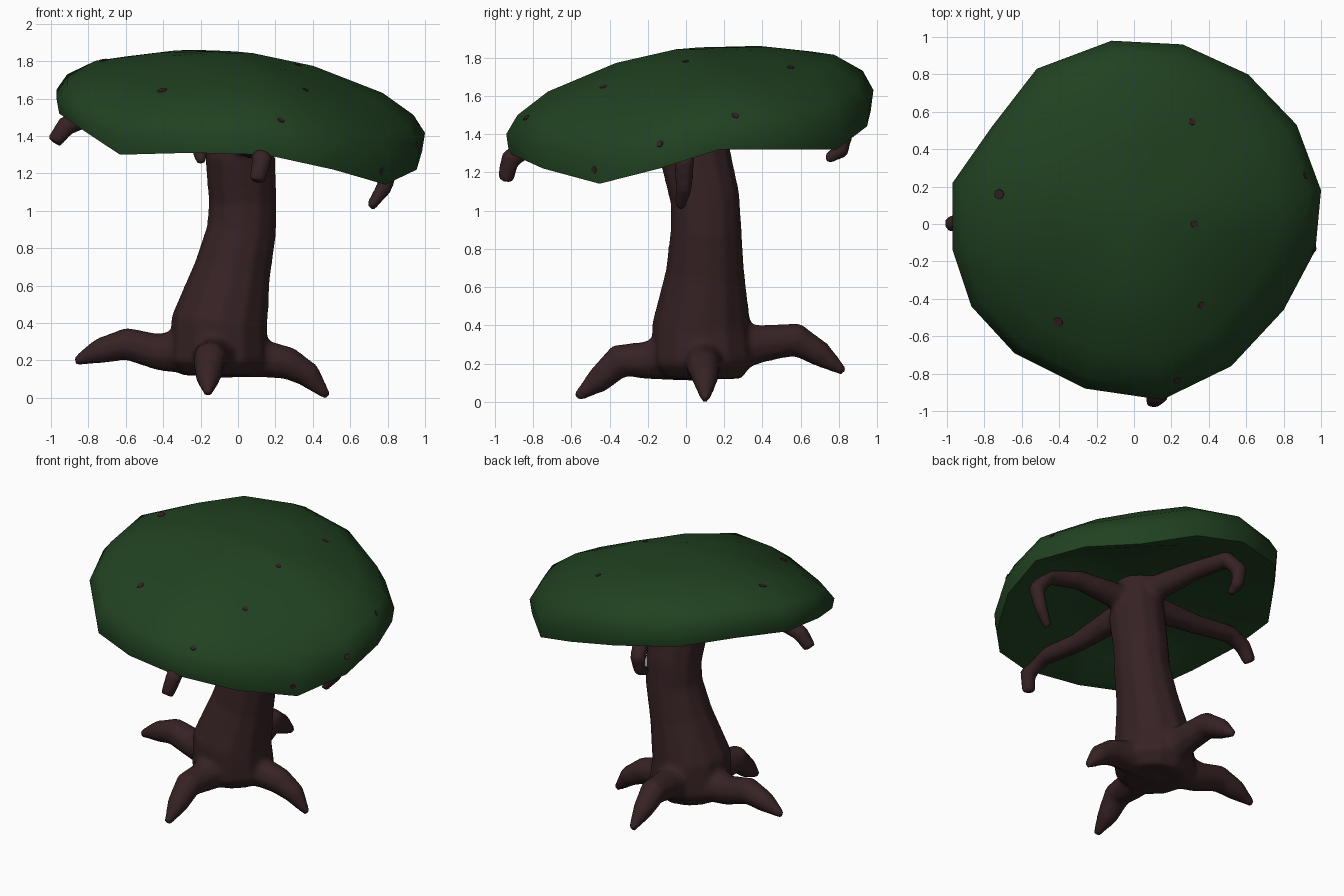
import bpy, bmesh, math
from mathutils import Vector

if "Cube" in bpy.data.objects:
    bpy.data.objects.remove(bpy.data.objects["Cube"])


def material(name, rgb):
    m = bpy.data.materials.new(name)
    m.diffuse_color = (*rgb, 1)
    m.use_nodes = True
    m.node_tree.nodes["Principled BSDF"].inputs["Base Color"].default_value = m.diffuse_color
    return m


GREEN = material("leaf green", (0.015, 0.054, 0.0155))
BARK = material("dark bark", (0.037, 0.016, 0.0175))


def finish(name, bm, mat, angle=40):
    bmesh.ops.recalc_face_normals(bm, faces=bm.faces)
    me = bpy.data.meshes.new(name)
    bm.to_mesh(me)
    bm.free()
    me.materials.append(mat)
    ob = bpy.data.objects.new(name, me)
    bpy.context.collection.objects.link(ob)
    bpy.ops.object.select_all(action='DESELECT')
    ob.select_set(True)
    bpy.context.view_layer.objects.active = ob
    bpy.ops.object.shade_smooth_by_angle(angle=math.radians(angle))
    return ob


def loft(bm, rings):
    """Skin a list of equally long point rings and cap both ends."""
    loops = [[bm.verts.new(p) for p in r] for r in rings]
    n = len(loops[0])
    for a, b in zip(loops, loops[1:]):
        for i in range(n):
            j = (i + 1) % n
            bm.faces.new((a[i], a[j], b[j], b[i]))
    bm.faces.new(loops[0])
    bm.faces.new(loops[-1])


def tube(bm, path, radii, sides=9):
    """Tapered limb along (x, y, z) points."""
    pts = [Vector(p) for p in path]
    first = (pts[-1] - pts[0]).normalized()
    ref = Vector((0, 1, 0)) if abs(first.z) > 0.8 else first.cross(Vector((0, 0, 1))).normalized()
    rings = []
    for k, p in enumerate(pts):
        t = (pts[min(k + 1, len(pts) - 1)] - pts[max(k - 1, 0)]).normalized()
        u = (ref - t * ref.dot(t)).normalized()
        v = t.cross(u)
        rings.append([p + radii[k] * (u * math.cos(a) + v * math.sin(a))
                      for a in (2 * math.pi * i / sides for i in range(sides))])
    loft(bm, rings)


# Canopy: tilted sixteen-sided dome with a shallow hollow underside
rim = [(-.64, -.69, 1.30), (-.26, -.88, 1.31), (.15, -.94, 1.30), (.52, -.76, 1.22),
       (.80, -.46, 1.14), (.97, -.14, 1.22), (1.0, .18, 1.32), (.87, .53, 1.32),
       (.61, .80, 1.32), (.26, .96, 1.44), (-.12, .98, 1.52), (-.52, .83, 1.56),
       (-.76, .52, 1.57), (-.97, .22, 1.56), (-.97, -.14, 1.52), (-.87, -.44, 1.45)]
CENTRE = Vector((-.03, .05))


def dome_ring(spread, drop, top, bulge=0):
    ring = []
    for x, y, z in rim:
        q = CENTRE + (Vector((x, y)) - CENTRE) * spread
        back = min(1, max(0, y - .5 * x))       # fuller towards the back left
        ring.append((q.x, q.y, top - (top - z) * drop + bulge * back))
    return ring


outer = [(.10, .02, .005), (.42, .15, .05), (.78, .42, .10), (.94, .64, .09),
         (1.0, .82, .05), (.985, 1.0, 0)]
inner = [(.93, .96), (.75, .62), (.42, .22), (.10, .02)]
bm = bmesh.new()
loft(bm, [dome_ring(s, d, 1.855, b) for s, d, b in outer]
     + [dome_ring(s, d, 1.57) for s, d in inner])
canopy = finish("canopy", bm, GREEN, 75)

# Trunk: leaning and flared at the foot
wood = bmesh.new()
tube(wood, [(-.10, .09, .12), (-.10, .09, .20), (-.10, .08, .40), (-.03, .10, .68),
            (.02, .105, .90), (.025, .10, 1.06), (.01, .045, 1.30), (0, .03, 1.62)],
     [.20, .27, .26, .207, .187, .183, .188, .14], 12)

# Roots: arched, reaching out in four directions
ROOT = [.16, .10, .09, .07, .023]


def root(*path):
    tube(wood, [(-.10, .09, .26), *path], ROOT)


root((-.43, .13, .245), (-.60, .14, .29), (-.74, .15, .25), (-.875, .155, .195))
root((.16, .09, .205), (.27, .09, .185), (.38, .10, .12), (.48, .10, .005))
root((-.14, -.22, .215), (-.15, -.35, .215), (-.16, -.46, .11), (-.16, -.575, .02))
root((-.12, .40, .305), (-.14, .58, .325), (-.15, .70, .25), (-.15, .83, .155))

# Branches: spread under the canopy and hook down past its rim
BRANCH = [.10, .065, .06, .055, .045, .03]


def branch(start, *path):
    tube(wood, [(0, .03, start), *path], BRANCH)


branch(1.44, (-.50, .03, 1.46), (-.80, .02, 1.50), (-.92, .01, 1.455), (-.985, 0, 1.365))
branch(1.42, (.48, .02, 1.43), (.73, 0, 1.38), (.82, -.01, 1.25), (.78, -.01, 1.12),
       (.705, -.03, 1.015))
branch(1.42, (.07, -.50, 1.34), (.11, -.80, 1.35), (.13, -.92, 1.27), (.10, -.945, 1.155))
branch(1.48, (-.11, .48, 1.52), (-.17, .74, 1.51), (-.20, .83, 1.40), (-.20, .81, 1.31),
       (-.20, .73, 1.265))

# Fuse trunk, roots and branches into one skin with soft joints
trunk = finish("trunk_roots_and_branches", wood, BARK, 180)
remesh = trunk.modifiers.new("fuse", 'REMESH')
remesh.mode = 'VOXEL'
remesh.voxel_size = .018
remesh.use_smooth_shade = True
smooth = trunk.modifiers.new("soften", 'SMOOTH')
smooth.factor = .5
smooth.iterations = 6

# Small twig ends showing on the canopy surface
spots = [(-.72, .16, 1.80), (-.41, -.53, 1.66), (.32, .55, 1.77), (.32, 0, 1.77),
         (.37, -.44, 1.67), (.92, .26, 1.50), (.24, -.85, 1.50), (.79, -.50, 1.21),
         (1.0, -.15, 1.37)]
bm = bmesh.new()
for k, spot in enumerate(spots):
    r = .028 if k < 2 else .02
    hit, p, n, _ = canopy.closest_point_on_mesh(Vector(spot))
    mat = n.to_track_quat('Z', 'Y').to_matrix().to_4x4()
    mat.translation = p
    bmesh.ops.create_cone(bm, cap_ends=True, segments=8, radius1=r, radius2=r * .9,
                          depth=.006, matrix=mat)
finish("twig_ends", bm, BARK)
